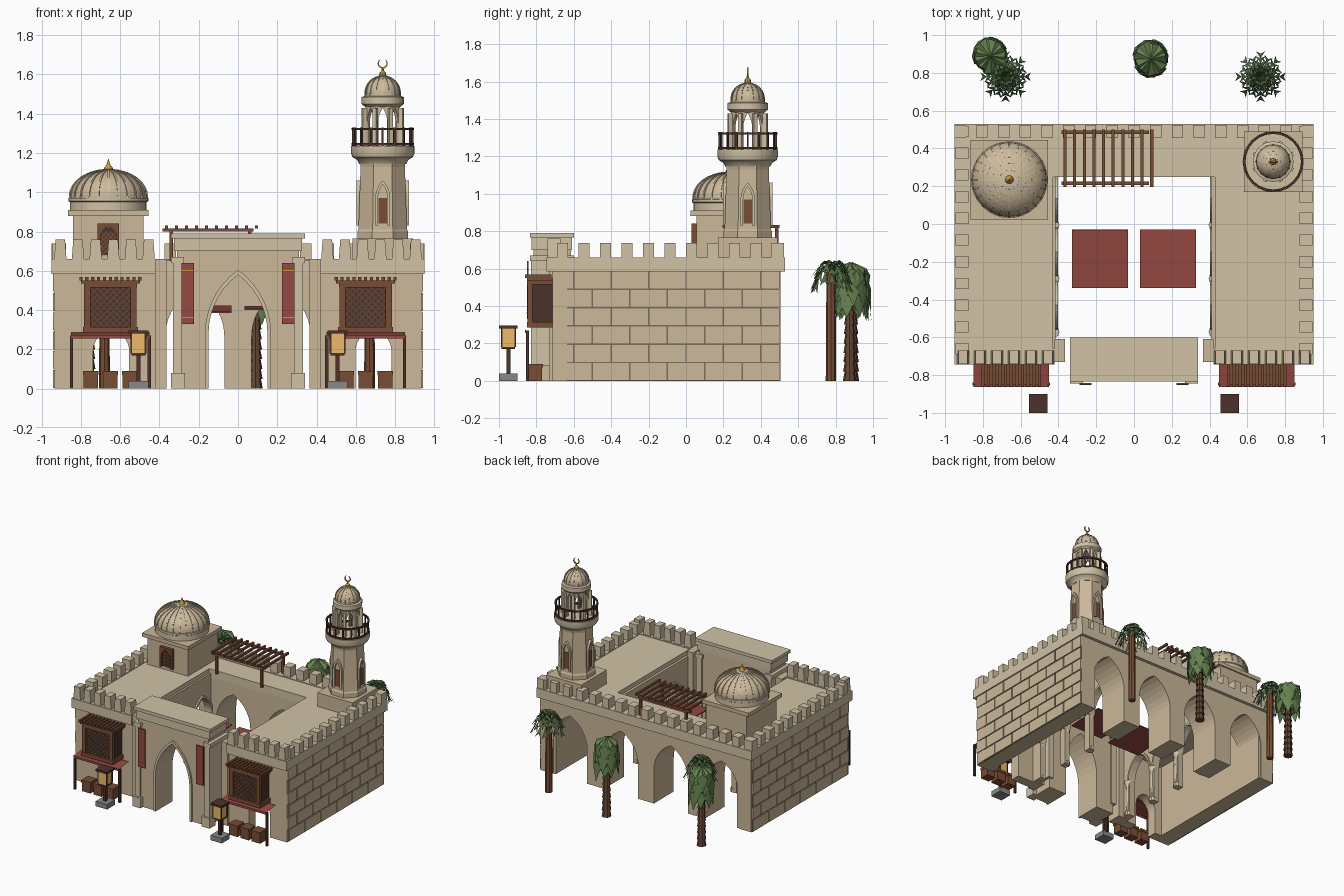
import bpy, bmesh, math, random
from mathutils import Matrix, Vector

if "Cube" in bpy.data.objects:
    bpy.data.objects.remove(bpy.data.objects["Cube"])
random.seed(4)
T, R, pi = Matrix.Translation, Matrix.Rotation, math.pi
COL = dict(sand=(.6, .48, .32), stone=(.64, .54, .38), groove=(.2, .16, .1), wood=(.19, .075, .035), dark=(.07, .032, .022),
           red=(.3, .065, .055), gold=(.55, .32, .05), glow=(.85, .5, .15), leaf=(.08, .15, .06), leaf2=(.13, .22, .08),
           bark=(.12, .06, .035), grey=(.25, .25, .25))
MAT = {}
for k, c in COL.items():
    MAT[k] = bpy.data.materials.new(k)
    MAT[k].diffuse_color = (*c, 1)

class Part:
    def __init__(s, name, mat):
        s.name, s.mat, s.bm = name, mat, bmesh.new()
    def box(s, x0, x1, y0, y1, z0, z1, M=Matrix()):
        m = M @ T(((x0+x1)/2, (y0+y1)/2, (z0+z1)/2)) @ Matrix.Diagonal((abs(x1-x0), abs(y1-y0), abs(z1-z0), 1))
        bmesh.ops.create_cube(s.bm, size=1, matrix=m)
        return s
    def beam(s, p, q, w):
        p, q = Vector(p), Vector(q)
        m = T((p+q)/2) @ (q-p).to_track_quat('Z', 'Y').to_matrix().to_4x4()
        bmesh.ops.create_cube(s.bm, size=1, matrix=m @ Matrix.Diagonal((w, w, (q-p).length, 1)))
    def prism(s, pts, depth, M=Matrix()):
        a = [s.bm.verts.new(M @ Vector((x, 0, z))) for x, z in pts]
        b = [s.bm.verts.new(M @ Vector((x, depth, z))) for x, z in pts]
        s.bm.faces.new(a); s.bm.faces.new(b[::-1])
        for i in range(len(a)):
            j = (i+1) % len(a)
            s.bm.faces.new((a[j], a[i], b[i], b[j]))
        return s
    def lathe(s, prof, n, x, y, ph=0):
        rings = [[s.bm.verts.new((x+r*math.cos(ph+2*pi*i/n), y+r*math.sin(ph+2*pi*i/n), z)) for i in range(n)]
                 for r, z in prof]
        for a, b in zip(rings, rings[1:]):
            for i in range(n):
                s.bm.faces.new((a[i], a[(i+1) % n], b[(i+1) % n], b[i]))
        s.bm.faces.new(rings[0][::-1]); s.bm.faces.new(rings[-1])
        return s
    def poly(s, *pts):
        s.bm.faces.new([s.bm.verts.new(p) for p in pts])
    def done(s, smooth=False, fix=True):
        if fix:
            bmesh.ops.remove_doubles(s.bm, verts=s.bm.verts, dist=1e-5)
            bmesh.ops.recalc_face_normals(s.bm, faces=s.bm.faces)
        me = bpy.data.meshes.new(s.name)
        s.bm.to_mesh(me); s.bm.free()
        me.materials.append(MAT[s.mat])
        o = bpy.data.objects.new(s.name, me)
        bpy.context.collection.objects.link(o)
        if smooth:
            bpy.context.view_layer.objects.active = o
            o.select_set(True)
            bpy.ops.object.shade_smooth_by_angle(angle=.6)
            o.select_set(False)

def arch(cx, w, spring, apex, z0=0, n=7):
    h = apex-spring
    r = (w*w+h*h)/(2*w)
    e = math.atan2(h, r-w)
    left = [(cx-w+r-r*math.cos(e*i/n), spring+r*math.sin(e*i/n)) for i in range(n+1)]
    return [(cx-w, z0)]+left+[(2*cx-x, z) for x, z in left[-2::-1]]+[(cx+w, z0)]

def arch_wall(x0, x1, z1, arches, z0=0):
    pts = [(x0, z0)]
    for a in arches:
        pts += arch(*a, z0)
    return pts+[(x1, z0), (x1, z1), (x0, z1)]

def arch_band(cx, w, spring, apex, t, z0=0):
    return arch(cx, w+t, spring, apex+1.4*t, z0)+arch(cx, w, spring, apex, z0)[::-1]

# main walls, roofs, cornice and merlons
Part('back_arcade', 'sand').prism(arch_wall(-.93, .93, .62, [(x, .15, .27, .5) for x in (-.67, -.22, .22, .67)]), .25, T((0, .255, 0))).done()
walls, roof, mer = Part('wing_walls', 'sand'), Part('roofs', 'stone'), Part('merlons', 'stone')
brick, joint = Part('side_bricks', 'sand'), Part('brick_joints', 'groove')
col, trim = Part('courtyard_columns', 'stone'), Part('arch_mouldings', 'stone')
roof.box(-.44, .44, .25, .53, .59, .655).box(-.95, .95, .44, .53, .585, .66)
for s in (-1, 1):
    walls.box(s*.80, s*.932, -.7, .5, 0, .6)
    walls.prism(arch_wall(s*.67-.265, s*.67+.265, .62, [(.022+s*.668, .092, .19, .3)]), .08, T((0, -.715, 0)))
    walls.box(s*.42, s*.365, -.73, -.61, 0, .66)
    ar = [(-.43+.283*i, .115, .3, .47) for i in range(3)]
    M = T((s*.435+.02, 0, 0)) @ R(pi/2, 4, 'Z')
    walls.prism(arch_wall(-.65, .3, .62, ar), .045, M)
    for a in ar:
        trim.prism(arch_band(*a, .014, .3), .065, T((s*.435+.032, 0, 0)) @ R(pi/2, 4, 'Z'))
    for i in range(4):
        y = -.572+.283*i
        col.lathe([(.03, 0), (.03, .03), (.018, .045), (.016, .25), (.03, .28), (.03, .3)], 10, s*.425, y)
    roof.box(s*.43, s*.945, -.72, .525, .59, .655).box(s*.42, s*.95, -.745, -.66, .585, .66)
    roof.box(s*.87, s*.95, -.74, .53, .585, .66)
    joint.box(s*.925, s*.934, -.7, .5, 0, .59)
    # staggered brick courses
    for r in range(6):
        y = -.7-(r % 2)*.1
        while y < .49:
            a, b = max(y+.004, -.715), min(y+.196, .5)
            if b-a > .02:
                brick.box(s*.93, s*.941, a, b, r*.098+.004, r*.098+.094)
            y += .2
    for i in range(11):
        y = -.66+.115*i
        mer.box(s*.875, s*.945, y-.03, y+.03, .65, .738)
    for i in range(6):
        x = s*(.455+.09*i)
        mer.prism([(x-.032, .65), (x+.032, .65), (x+.024, .76), (x-.024, .76)], .07, T((0, -.74, 0)))
for i in range(17):
    x = -.92+.115*i
    mer.box(x-.03, x+.03, .455, .525, .65, .738)
for p in (walls, roof, mer, brick, joint, trim):
    p.done()
col.done(True)

# entrance gate
Part('gate', 'sand').prism(arch_wall(-.31, .31, .73, [(0, .15, .28, .58)]), .2, T((0, -.815, 0))).done()
g = Part('gate_trim', 'stone').box(-.34, .34, -.835, -.6, .765, .79).box(-.325, .325, -.825, -.61, .7, .765)
g.prism(arch_band(0, .15, .28, .58, .018), .02, T((0, -.828, 0)))
for s in (-1, 1):
    g.box(s*.27, s*.34, -.845, -.77, 0, .08).box(s*.285, s*.33, -.83, -.6, .08, .64).box(s*.275, s*.34, -.835, -.6, .64, .67)
g.done()
b, br = Part('gate_banners', 'red'), Part('banner_rods', 'gold')
for s in (-1, 1):
    b.box(s*.225, s*.288, -.85, -.843, .33, .64)
    br.box(s*.225, s*.288, -.852, -.842, .36, .364).box(s*.225, s*.288, -.852, -.842, .6, .604)
b.done(); br.done()

# shop fronts: latticed bay, awning, crates, lamp
def lattice(part, cx, cz, w, h, y, step, t):
    for sg in (-1, 1):
        c = -(w+h)+step
        while c < w+h-.001:
            a, e = max(-w, c-h), min(w, c+h)
            part.beam((cx+sg*a, y, cz+c-a), (cx+sg*e, y, cz+c-e), t)
            c += step

bay, bayd, lat = Part('bay_window_frames', 'wood'), Part('bay_window_boxes', 'dark'), Part('bay_lattices', 'bark')
awn, post, crate = Part('awnings', 'red'), Part('awning_posts', 'dark'), Part('crates', 'wood')
lb, lp, lg = Part('lamp_bases', 'grey'), Part('lamp_posts', 'dark'), Part('lamp_lanterns', 'glow')
for s in (-1, 1):
    c = s*.65
    bayd.box(c-.125, c+.125, -.832, -.71, .3, .54)
    for z0, z1, e in ((.285, .315, .14), (.515, .535, .135), (.535, .55, .15)):
        bay.box(c-e, c+e, -.85, -.71, z0, z1)
    for x in (-.118, .118):
        bay.box(c+x-.016, c+x+.016, -.848, -.82, .3, .53)
    lattice(lat, c, .415, .1, .1, -.834, .033, .008)
    for i in range(11):
        x = c-.15+.03*i
        bay.box(x-.008, x+.008, -.86, -.72, .55, .568)
    awn.poly((s*.45, -.74, .285), (s*.85, -.74, .285), (s*.85, -.86, .268), (s*.45, -.86, .268))
    awn.box(s*.45, s*.85, -.862, -.855, .255, .272)
    for x in (.452, .848):
        post.box(s*x-.008, s*x+.008, -.855, -.839, 0, .27)
    for x in (-.1, 0, .1):
        crate.box(c+x-.037, c+x+.037, -.845, -.77, 0, .085).box(c+x-.04, c+x+.04, -.85, -.765, .07, .09)
    x = s*.507
    lb.box(x-.05, x+.05, -1, -.9, 0, .04)
    lp.box(x-.011, x+.011, -.961, -.939, .04, .18).box(x-.05, x+.05, -1, -.9, .28, .296).box(x-.036, x+.036, -.986, -.914, .17, .182)
    for u in (-1, 1):
        for v in (-1, 1):
            lp.box(x+u*.036-.004, x+u*.036+.004, -.95+v*.036-.004, -.95+v*.036+.004, .18, .28)
    lg.box(x-.034, x+.034, -.988, -.912, .182, .28)
for p in (bay, bayd, lat, awn, post, crate, lb, lp, lg):
    p.done()

# courtyard shade cloths and roof pergola
sh = Part('shade_cloths', 'red')
for x, z, t in ((-.18, .405, .1), (.18, .41, .04)):
    sh.box(-.147, .147, -.155, .155, -.004, .004, T((x, -.185, z)) @ R(t, 4, 'X'))
sh.done()
pg = Part('pergola', 'wood')
for y in (.215, .485):
    pg.box(-.385, .08, y-.009, y+.009, .8, .816)
    for x in (-.34, .06):
        pg.box(x-.009, x+.009, y-.009, y+.009, .65, .8)
for i in range(10):
    x = -.365+.051*i
    pg.box(x-.008, x+.008, .195, .5, .816, .832)
pg.done()

# dome pavilion
def ribs(name, prof, n, x, y, t):
    p = Part(name, 'stone')
    for k in range(n):
        a = 2*pi*k/n
        q = [(x+r*math.cos(a), y+r*math.sin(a), z) for r, z in prof]
        for u, v in zip(q, q[1:]):
            p.beam(u, v, t)
    p.done()

def dome(r, z0, h):
    return [(r, z0)]+[(r*math.cos(a), z0+h*(.1+.9*math.sin(a))) for a in [i*1.5/8 for i in range(9)]]

X, Y = -.66, .235
Part('pavilion_base', 'sand').box(X-.18, X+.18, Y-.18, Y+.2, .64, .89).box(X-.205, X+.205, Y-.21, Y+.21, .88, .91).done()
Part('pavilion_drum', 'stone').lathe([(.195, .9), (.195, .95), (.203, .955), (.203, .97), (.18, .975)], 32, X, Y).done(True)
D = dome(.197, .965, .15)
Part('pavilion_dome', 'sand').lathe(D, 32, X, Y).done(True)
ribs('pavilion_dome_ribs', D, 24, X, Y, .009)
Part('pavilion_finial', 'gold').lathe([(.025, 1.105), (.022, 1.125), (.01, 1.14), (0.001, 1.17)], 10, X, Y).done(True)
w = Part('pavilion_window_frame', 'wood')
w.prism(arch_wall(X-.055, X+.055, .84, [(X, .042, .76, .825)], .68), .03, T((0, .03, 0)))
lattice(w, X, .74, .04, .06, .05, .024, .006)
w.done()
Part('pavilion_window_back', 'dark').box(X-.045, X+.045, .05, .06, .68, .82).done()

# minaret
X, Y, P = .737, .33, pi/8
Part('minaret_base', 'sand').box(X-.155, X+.155, Y-.16, Y+.16, .64, .765).done()
Part('minaret_shaft', 'sand').lathe([(.14, .765), (.14, .8), (.134, .81), (.122, 1.13), (.125, 1.15)], 8, X, Y, P).done()
Part('minaret_balcony', 'stone').lathe([(.12, 1.145), (.13, 1.165), (.155, 1.18), (.162, 1.2), (.162, 1.236)], 24, X, Y).done(True)
f, red, lan, fin = Part('minaret_niches', 'stone'), Part('minaret_niche_panels', 'wood'), Part('minaret_lantern', 'sand'), Part('minaret_buttresses', 'stone')
rail = Part('balcony_railing', 'dark')
for k in range(8):
    M = T((X, Y, 0)) @ R(k*pi/4, 4, 'Z')
    if k % 2 == 0:
        f.prism(arch_band(0, .024, .97, 1.04, .014, .83), .03, M @ T((0, -.133, 0)))
        red.box(-.022, .022, -.124, -.105, .84, .97, M)
    lan.prism(arch_wall(-.036, .036, 1.45, [(0, .024, 1.35, 1.43)], 1.23), .02, M @ T((0, -.088, 0)))
    fin.box(-.01, .01, -.114, -.085, 1.23, 1.43, M @ R(P, 4, 'Z'))
for k in range(16):
    rail.box(-.005, .005, -.157, -.147, 1.235, 1.33, T((X, Y, 0)) @ R(k*pi/8, 4, 'Z'))
for z in (1.245, 1.322):
    q = [(X+.153*math.cos(a*pi/12), Y+.153*math.sin(a*pi/12), z) for a in range(25)]
    for u, v in zip(q, q[1:]):
        rail.beam(u, v, .012)
for p in (f, red, lan, fin, rail):
    p.done()
Part('minaret_cornice', 'stone').lathe([(.09, 1.435), (.108, 1.45), (.108, 1.485), (.092, 1.49), (.092, 1.5)], 16, X, Y).done(True)
D = dome(.09, 1.495, .098)
Part('minaret_dome', 'sand').lathe(D, 24, X, Y).done(True)
ribs('minaret_dome_ribs', D, 16, X, Y, .006)
g = Part('minaret_finial', 'gold').lathe([(.02, 1.585), (.016, 1.61), (.006, 1.62), (.005, 1.632)], 8, X, Y)
o = [(X+.026*math.sin(a), 1.655-.025*math.cos(a)) for a in [(-2.6+.4*i) for i in range(14)]]
i_ = [(X+.02*math.sin(a), 1.658-.02*math.cos(a)) for a in [(-2.5+.385*i) for i in range(14)]]
g.prism(o+i_[::-1], .008, T((0, Y-.004, 0))).done()

# palms: feathered fan type and bushy drooping type
def frond(p, x, y, z, a, L, rise, drop, wd, n):
    d, e = Vector((math.cos(a), math.sin(a), 0)), Vector((-math.sin(a), math.cos(a), 0))
    pt = lambda t: Vector((x, y, z+rise*math.sin(pi*t)-drop*t*t))+d*L*t
    for i in range(n):
        u, v = pt(i/n), pt((i+1)/n)
        for s in (-1, 1):
            p.poly(u, v, v+e*s*wd*(1.15-.7*i/n)+d*.012-Vector((0, 0, .022)))

fan, bush, red = Part('fan_palm_leaves', 'leaf'), Part('bushy_palm_leaves', 'leaf2'), Part('bushy_palm_dry_leaves', 'red')
t1, t2 = Part('fan_palm_trunks', 'wood'), Part('bushy_palm_trunks', 'bark')
for x, y in ((-.68, .78), (.67, .78)):
    t1.lathe([(.028, 0), (.024, .59)], 8, x, y-.005)
    for k in range(16):
        frond(fan, x, y, .59, k*pi/8, .122-.02*(k % 2), .04+.03*(k % 2), .06+.02*(k % 3), .04, 5)
for x, y in ((-.76, .89), (.09, .875)):
    for i in range(10):
        t2.lathe([(.036-.001*i, .05*i), (.027-.001*i, .05*i+.05)], 8, x, y)
    for k in range(27):
        tier, a = k//9, k*2*pi/9+(k//9)*.35+random.uniform(-.2, .2)
        d, e = Vector((math.cos(a), math.sin(a), 0)), Vector((-math.sin(a), math.cos(a), 0))
        q, top = random.uniform(.85, 1.05), Vector((x, y, .635-.07*tier))
        m, end = top+d*.088*q-Vector((0, 0, .035)), top+d*.1*q-Vector((0, 0, .18*q))
        for s in (-1, 1):
            side = m+e*s*.042-Vector((0, 0, .035))
            bush.poly(top, m, side); bush.poly(m, end, side)
        if tier == 2:
            red.poly(top+d*.03-Vector((0, 0, .1)), m-d*.03+e*.02-Vector((0, 0, .08)), m-d*.03-e*.02-Vector((0, 0, .08)))
for p in (t1, t2):
    p.done()
for p in (fan, bush, red):
    p.done(fix=False)

for m in bpy.data.materials:
    if m.users and not m.is_grease_pencil:
        m.use_nodes = True
        m.node_tree.nodes["Principled BSDF"].inputs["Base Color"].default_value = m.diffuse_color
